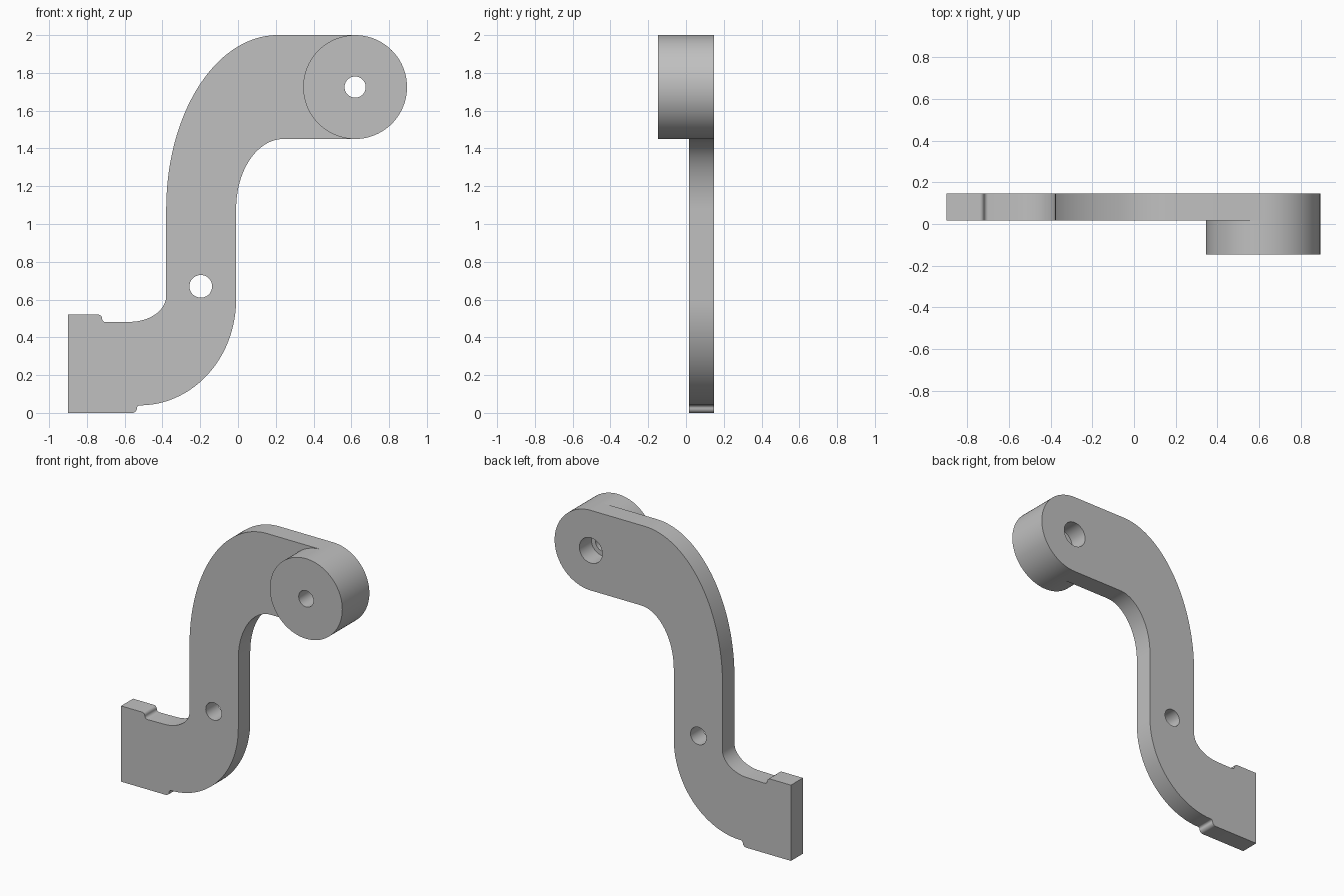
import bpy, bmesh
from math import sin, cos, pi, radians

cube = bpy.data.objects.get("Cube")
if cube:
    bpy.data.objects.remove(cube, do_unlink=True)

metal = bpy.data.materials.new("light grey metal")
metal.use_nodes = True
GREY = (0.53, 0.53, 0.53, 1)
metal.diffuse_color = GREY
metal.node_tree.nodes["Principled BSDF"].inputs["Base Color"].default_value = GREY


def arc(cx, cz, rx, rz, start, end, steps=24):
    """Points of an elliptical arc, angles in degrees."""
    angles = [radians(start + (end - start) * i / steps) for i in range(steps + 1)]
    return [(cx + rx * cos(a), cz + rz * sin(a)) for a in angles]


def circle(cx, cz, r, steps=64):
    return arc(cx, cz, r, r, 0, 360, steps)[:-1]


def extrude_profile(name, loops, y_front, y_back):
    """Solid from closed x-z loops; inner loops become holes."""
    curve = bpy.data.curves.new(name, 'CURVE')
    curve.dimensions = '2D'
    curve.fill_mode = 'BOTH'
    curve.extrude = (y_back - y_front) / 2
    for loop in loops:
        spline = curve.splines.new('POLY')
        spline.points.add(len(loop) - 1)
        for point, (x, z) in zip(spline.points, loop):
            point.co = (x, z, 0, 1)
        spline.use_cyclic_u = True
    obj = bpy.data.objects.new(name, curve)
    bpy.context.collection.objects.link(obj)
    obj.rotation_euler.x = pi / 2
    obj.location.y = (y_front + y_back) / 2
    bpy.ops.object.select_all(action='DESELECT')
    obj.select_set(True)
    bpy.context.view_layer.objects.active = obj
    bpy.ops.object.convert(target='MESH')
    obj = bpy.context.object
    obj.name = name
    # Weld caps to walls
    bm = bmesh.new()
    bm.from_mesh(obj.data)
    bmesh.ops.remove_doubles(bm, verts=bm.verts, dist=0.0001)
    bmesh.ops.recalc_face_normals(bm, faces=bm.faces)
    bm.to_mesh(obj.data)
    bm.free()
    obj.data.materials.clear()
    obj.data.materials.append(metal)
    bpy.ops.object.shade_smooth_by_angle(angle=radians(30))
    return obj


PIVOT = (0.62, 1.725)
R = 0.275
FRONT, MID, BACK = -0.147, 0.017, 0.147

# S-shaped arm outline, clockwise from the foot
outline = [(-0.9, 0), (-0.9, 0.52)]
outline += arc(-0.74, 0.5, 0.02, 0.02, 90, 0, 6)           # upper foot lip
outline += arc(-0.7, 0.5, 0.02, 0.02, 180, 270, 6)
outline += arc(-0.574, 0.62, 0.194, 0.138, -90, 0)         # inner lower bend
outline += arc(0.21, 1.08, 0.59, 0.92, 180, 90, 40)        # outer upper bend
outline += arc(*PIVOT, R, R, 90, -90, 40)                  # rounded end
outline += arc(0.24, 1.08, 0.25, 0.37, 90, 180)            # inner upper bend
outline += arc(-0.52, 0.6, 0.51, 0.56, 0, -90, 40)         # outer lower bend
outline += arc(-0.52, 0.025, 0.015, 0.015, 90, 180, 6)     # lower foot lip
outline += arc(-0.56, 0.025, 0.025, 0.025, 0, -90, 6)

extrude_profile("arm", [outline, circle(-0.197, 0.67, 0.06), circle(*PIVOT, 0.087)],
                MID, BACK)

# Boss on the front of the arm, with its flush bushing
extrude_profile("boss", [circle(*PIVOT, R, 80), circle(*PIVOT, 0.15)], FRONT, MID)
extrude_profile("bushing", [circle(*PIVOT, 0.15), circle(*PIVOT, 0.056)], FRONT, MID)
